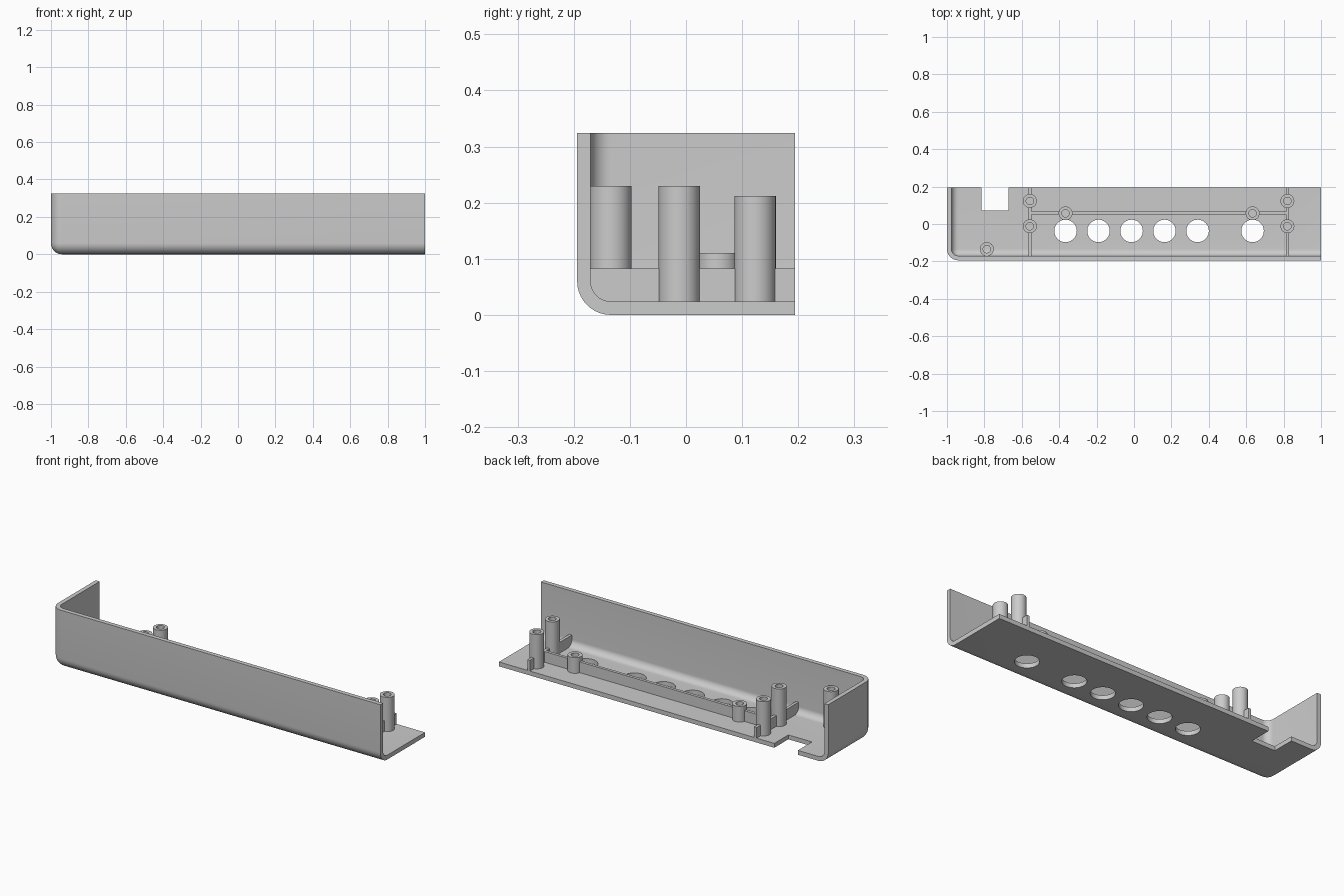
import bpy, bmesh, math
from mathutils import Matrix, Vector

cube = bpy.data.objects.get("Cube")
if cube:
    bpy.data.objects.remove(cube, do_unlink=True)

FLOOR, TOP, WALL = 0.024, 0.324, 0.024
RIB_TOP = 0.083

grey = bpy.data.materials.new("plain grey plastic")
grey.use_nodes = True
grey.diffuse_color = (0.6, 0.6, 0.6, 1)
grey.node_tree.nodes["Principled BSDF"].inputs["Base Color"].default_value = (0.6, 0.6, 0.6, 1)


def finish(name, bm):
    bmesh.ops.recalc_face_normals(bm, faces=bm.faces[:])
    mesh = bpy.data.meshes.new(name)
    bm.to_mesh(mesh)
    bm.free()
    mesh.materials.append(grey)
    obj = bpy.data.objects.new(name, mesh)
    bpy.context.collection.objects.link(obj)
    return obj


def box(name, low, high, radius=0):
    """Box; a radius rounds the three edges meeting at its low corner."""
    low, high = Vector(low), Vector(high)
    bm = bmesh.new()
    bmesh.ops.create_cube(bm, size=1)
    for v in bm.verts:
        v.co = Vector([high[i] if v.co[i] > 0 else low[i] for i in range(3)])
    if radius:
        corner = min(bm.verts, key=lambda v: (v.co - low).length)
        bmesh.ops.bevel(bm, geom=list(corner.link_edges), offset=radius,
                        segments=10, profile=0.5, affect='EDGES')
    return finish(name, bm)


def cylinder(name, x, y, radius, bottom, top):
    bm = bmesh.new()
    bmesh.ops.create_cone(bm, cap_ends=True, segments=48, radius1=radius, radius2=radius,
                          depth=top - bottom,
                          matrix=Matrix.Translation((x, y, (top + bottom) / 2)))
    return finish(name, bm)


def tube(name, x, y, outer, inner, bottom, top, sides=40):
    """Hollow screw post, open at the floor."""
    bm = bmesh.new()
    rings = []
    for r, z in ((outer, bottom), (outer, top), (inner, top), (inner, bottom)):
        rings.append([bm.verts.new((x + r * math.cos(a), y + r * math.sin(a), z))
                      for a in (math.tau * i / sides for i in range(sides))])
    for k in range(4):
        a, b = rings[k], rings[(k + 1) % 4]
        for i in range(sides):
            j = (i + 1) % sides
            bm.faces.new((a[i], a[j], b[j], b[i]))
    return finish(name, bm)


def cut(obj, cutter):
    cutter.hide_render = True
    mod = obj.modifiers.new("cut", 'BOOLEAN')
    mod.operation, mod.solver, mod.object = 'DIFFERENCE', 'EXACT', cutter
    bpy.context.view_layer.objects.active = obj
    bpy.ops.object.modifier_apply(modifier=mod.name)
    bpy.data.objects.remove(cutter, do_unlink=True)


# Shell: floor, front wall and one end wall with rounded joins
shell = box("shell", (-1, -0.194, 0), (1, 0.194, TOP), 0.06)
cut(shell, box("cavity_cutter", (-1 + WALL, -0.194 + WALL, FLOOR), (1.3, 0.5, 0.7), 0.036))
cut(shell, box("notch_cutter", (-0.815, 0.072, -0.1), (-0.672, 0.3, 0.1)))

# Round openings in the floor
for x in (-0.366, -0.19, -0.013, 0.163, 0.34, 0.634):
    cut(shell, cylinder("hole_cutter", x, -0.037, 0.06, -0.1, 0.1))

# Stiffening ribs
half = 0.008
ribs = [box("right_rib", (-0.557 - half, -0.172, 0.02), (-0.557 + half, 0.194, RIB_TOP)),
        box("left_rib", (0.82 - half, -0.172, 0.02), (0.82 + half, 0.194, RIB_TOP)),
        box("long_rib", (-0.557 + half, 0.059 - half, 0.02), (0.82 - half, 0.059 + half, RIB_TOP))]

# Screw posts: x, y, top, rib crossed by the bore
posts = [("right_back_post", -0.557, 0.123, 0.212, 0),
         ("right_front_post", -0.557, -0.012, 0.23, 0),
         ("left_back_post", 0.82, 0.123, 0.212, 1),
         ("left_front_post", 0.82, -0.012, 0.23, 1),
         ("right_short_post", -0.366, 0.057, 0.11, 2),
         ("left_short_post", 0.634, 0.057, 0.11, 2),
         ("corner_post", -0.787, -0.134, 0.23, None)]
parts = [shell] + ribs
for name, x, y, top, rib in posts:
    parts.append(tube(name, x, y, 0.037, 0.02, 0.02, top))
    if rib is not None:
        cut(ribs[rib], cylinder("bore_cutter", x, y, 0.021, 0.01, 0.3))

# Smooth rounded faces, sharp edges kept
bpy.ops.object.select_all(action='DESELECT')
for obj in parts:
    obj.select_set(True)
bpy.context.view_layer.objects.active = shell
bpy.ops.object.shade_smooth_by_angle(angle=math.radians(30))
